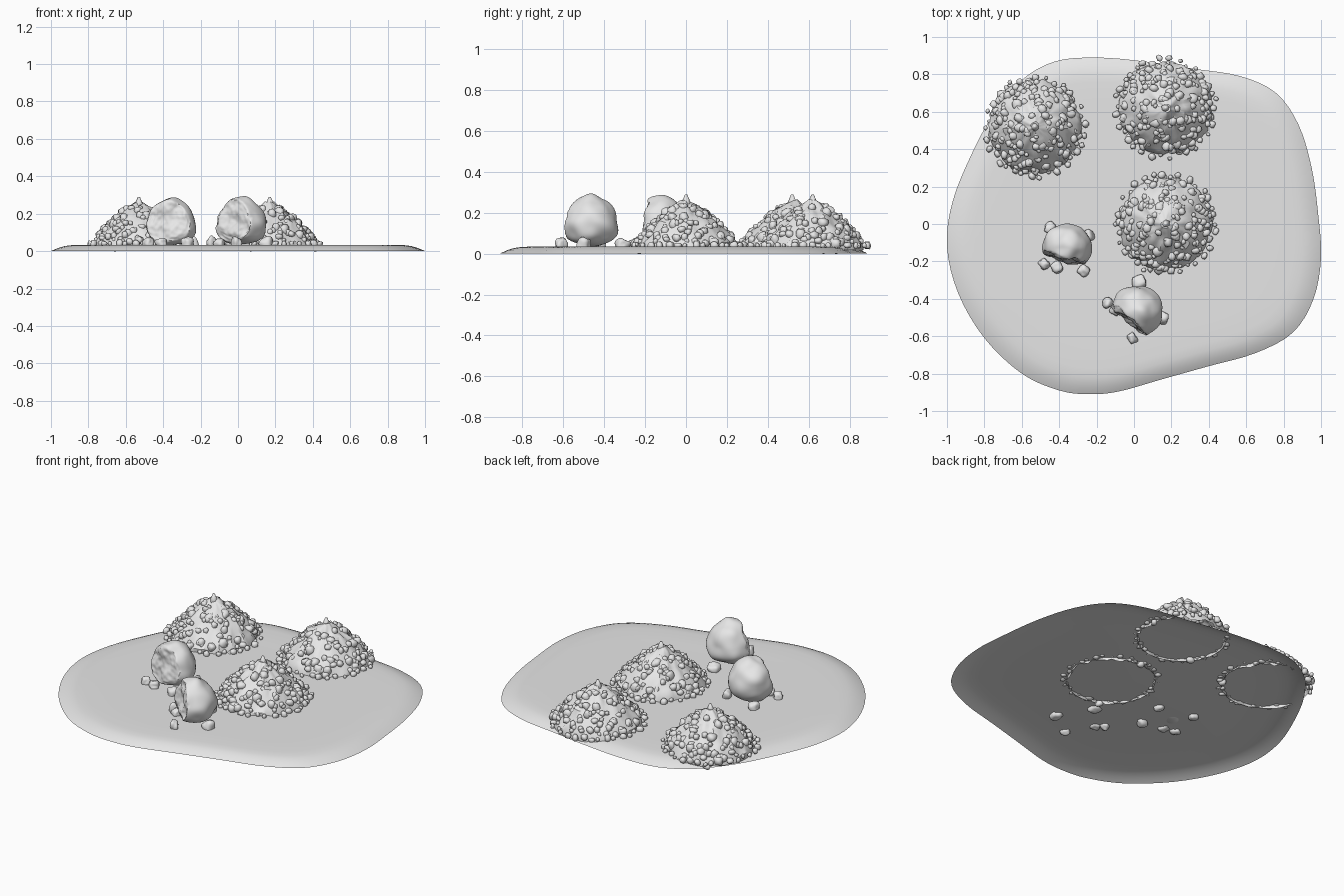
import bpy
import bmesh
import math
import random
from mathutils import Vector, Matrix, noise

random.seed(7)
if "Cube" in bpy.data.objects:
    bpy.data.objects.remove(bpy.data.objects["Cube"])

grey = bpy.data.materials.new("stone grey")
grey.use_nodes = True
grey.diffuse_color = (0.8, 0.8, 0.8, 1)
grey.node_tree.nodes["Principled BSDF"].inputs["Base Color"].default_value = (0.8, 0.8, 0.8, 1)


def make_mesh(name, bm):
    mesh = bpy.data.meshes.new(name)
    for face in bm.faces:
        face.smooth = True
    bm.to_mesh(mesh)
    bm.free()
    mesh.materials.append(grey)
    return mesh


def place(name, mesh, location=(0, 0, 0), turn=0):
    obj = bpy.data.objects.new(name, mesh)
    obj.location = location
    obj.rotation_euler.z = turn
    bpy.context.collection.objects.link(obj)
    return obj


def loft(bm, rings):
    """Skin closed rings, outermost first, and close the last with a fan."""
    loops = [[bm.verts.new(p) for p in ring] for ring in rings]
    n = len(loops[0])
    for low, high in zip(loops, loops[1:]):
        for i in range(n):
            j = (i + 1) % n
            bm.faces.new((low[i], low[j], high[j], high[i]))
    top = bm.verts.new(sum((v.co for v in loops[-1]), Vector()) / n)
    for i in range(n):
        bm.faces.new((loops[-1][i], loops[-1][(i + 1) % n], top))


def add_pebble(bm, center, size, detail=2):
    """Small irregular chipped stone."""
    made = bmesh.ops.create_icosphere(bm, subdivisions=detail, radius=1)["verts"]
    seed = Vector([random.uniform(-50, 50) for _ in range(3)])
    spin = Matrix.Rotation(random.uniform(0, math.tau), 3, 'Z')
    squash = Vector(random.uniform(0.75, 1.15) for _ in range(3))
    for v in made:
        boxy = v.co / max(abs(c) for c in v.co)
        p = v.co.lerp(boxy, 0.3) * (1 + 0.3 * noise.noise(v.co * 1.2 + seed))
        v.co = Vector(center) + spin @ (p * squash) * size


# Ground sheet: rounded outline with a bevelled rim
outline = [Vector(p) for p in [
    (-1, -.12), (-.97, .12), (-.87, .37), (-.75, .59), (-.6, .77), (-.42, .87),
    (-.2, .89), (.05, .87), (.32, .83), (.57, .79), (.76, .7), (.88, .53),
    (.95, .3), (.985, .05), (1, -.18), (.96, -.4), (.85, -.58), (.65, -.69),
    (.4, -.76), (.15, -.83), (-.08, -.895), (-.24, -.91), (-.4, -.89),
    (-.6, -.8), (-.8, -.61), (-.94, -.37)]]
edge = []
for i in range(len(outline)):
    a, b, c, d = (outline[(i + k) % len(outline)] for k in (-1, 0, 1, 2))
    for t in (0, .25, .5, .75):
        edge.append((b * 2 + (c - a) * t + (a * 2 - b * 5 + c * 4 - d) * t ** 2
                     + (b * 3 - a - c * 3 + d) * t ** 3) / 2)
edge.reverse()  # counter-clockwise, so the sheet faces up
rim = [(1, 0), (.985, .007), (.96, .017), (.93, .026), (.9, .031),
       (.85, .034), (.7, .033), (.5, .033), (.25, .032)]
bm = bmesh.new()
loft(bm, [[(p.x * s, p.y * s, z) for p in edge] for s, z in rim])
place("ground", make_mesh("ground", bm))

# Rubble mound: uneven cone
SLOPE = [(.25, .02), (.245, .05), (.22, .085), (.19, .118), (.16, .15),
         (.13, .178), (.1, .202), (.07, .222), (.045, .238), (.02, .258)]


def slope_height(r):
    for (r0, z0), (r1, z1) in zip(SLOPE, SLOPE[1:]):
        if r1 <= r <= r0:
            return z0 + (z1 - z0) * (r0 - r) / (r0 - r1)
    return SLOPE[-1][1]


bm = bmesh.new()
rings = []
for r, z in SLOPE:
    ring = []
    for i in range(56):
        a = math.tau * i / 56
        p = Vector((r * math.cos(a), r * math.sin(a), z))
        bump = 0.016 * noise.noise(p * 22) + 0.007 * noise.noise(p * 55)
        ring.append(p + Vector((math.cos(a), math.sin(a), 1)) * bump)
    rings.append(ring)
loft(bm, rings)
mound_mesh = make_mesh("mound", bm)

# Stones scattered over the mound, round its foot and on the peak
bm = bmesh.new()
for i in range(150):
    r = 0.25 * math.sqrt(random.uniform(.03, 1))
    a = i * 2.39996
    size = random.uniform(.013, .026)
    add_pebble(bm, (r * math.cos(a), r * math.sin(a), slope_height(r) - size * .25), size)
for i in range(34):
    a = math.tau * (i + random.uniform(-.3, .3)) / 34
    r = random.uniform(.242, .275)
    add_pebble(bm, (r * math.cos(a), r * math.sin(a), .04), random.uniform(.011, .021))
peak = bmesh.ops.create_cone(bm, segments=7, radius1=.034, radius2=.006, depth=.065,
                             cap_ends=True)["verts"]
for v in peak:
    v.co += Vector((0, 0, .257))
stones_mesh = make_mesh("mound_stones", bm)
bpy.context.view_layer.update()

for label, x, y, turn in (("front", .17, 0, 0), ("back", .17, .62, 2.2), ("right", -.53, .52, 4.1)):
    place(label + "_mound", mound_mesh, (x, y, 0), turn)
    place(label + "_mound_stones", stones_mesh, (x, y, 0), turn)


# Boulders: egg shapes broken off on one side, with small stones at the foot
def boulder_mesh(name, size, facing, depth, seed):
    bm = bmesh.new()
    bmesh.ops.create_icosphere(bm, subdivisions=5, radius=1)
    normal = Vector((math.cos(facing), math.sin(facing), .12)).normalized()
    offset = Vector((seed, 0, 0))
    for v in bm.verts:
        d = v.co.copy()
        taper = 1 - .16 * d.z
        p = Vector((d.x * size[0] * taper, d.y * size[1] * taper, d.z * size[2]))
        p *= 1 + .1 * noise.noise(d * 1.6 + offset)
        # broken face, slightly rough
        limit = depth + .022 * noise.noise(p * 14 + offset) + .007 * noise.noise(p * 45)
        over = p.dot(normal) - limit
        if over > 0:
            p -= normal * over * .92
        p.z = max(p.z, -.135)
        v.co = p
    return make_mesh(name, bm)


boulders = [
    ("right_boulder", (-.36, -.125, .157), (.135, .125, .128), -1.8, .06, 3,
     [(-.45, -.02), (-.24, -.06), (-.27, -.25), (-.48, -.215), (-.41, -.23)]),
    ("front_boulder", (.015, -.465, .16), (.137, .135, .13), -2.25, .06, 11,
     [(.03, -.31), (.15, -.5), (-.01, -.61), (-.14, -.42), (-.1, -.46)])]
for name, loc, size, facing, depth, seed, feet in boulders:
    place(name, boulder_mesh(name, size, facing, depth, seed), loc)
    bm = bmesh.new()
    for x, y in feet:
        add_pebble(bm, (x, y, .042), random.uniform(.029, .035), 3)
    place(name + "_stones", make_mesh(name + "_stones", bm))

# Smooth shading with crisp breaks
bpy.ops.object.select_all(action='DESELECT')
for obj in bpy.context.collection.objects:
    if obj.type == 'MESH' and "stones" not in obj.name:
        obj.select_set(True)
        bpy.context.view_layer.objects.active = obj
bpy.ops.object.shade_smooth_by_angle(angle=math.radians(40))
